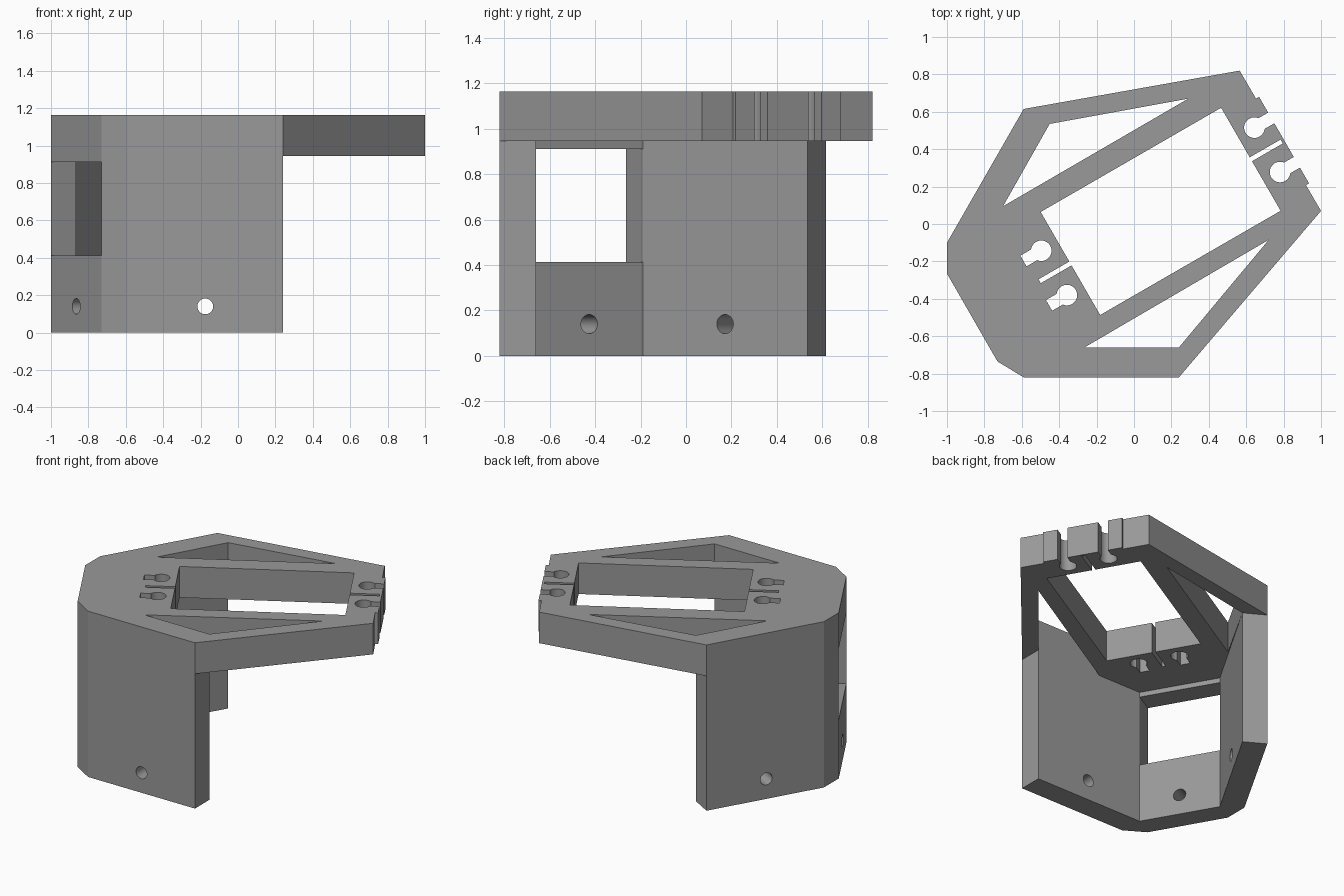
import bpy, bmesh, math
from mathutils import Matrix, Vector

if "Cube" in bpy.data.objects:
    bpy.data.objects.remove(bpy.data.objects["Cube"])

TOP, PLATE = 1.163, 0.945            # top of the plate, underside of the plate
CEN = Vector((0.1425, 0.0675))       # centre of the motor opening
U = Vector((math.cos(math.pi / 6), 0.5))   # mirror axis of the bracket
V = Vector((-U.y, U.x))


def loc(u, v):
    """Point in the rotated frame of the motor opening."""
    return tuple(CEN + U * u + V * v)


def prism(name, pts, z0, z1):
    bm = bmesh.new()
    face = bm.faces.new([bm.verts.new((x, y, z0)) for x, y in pts])
    ext = bmesh.ops.extrude_face_region(bm, geom=[face])["geom"]
    bmesh.ops.translate(bm, vec=(0, 0, z1 - z0),
                        verts=[g for g in ext if isinstance(g, bmesh.types.BMVert)])
    bmesh.ops.recalc_face_normals(bm, faces=bm.faces)
    me = bpy.data.meshes.new(name)
    bm.to_mesh(me)
    bm.free()
    ob = bpy.data.objects.new(name, me)
    bpy.context.collection.objects.link(ob)
    return ob


def rod(name, centre, axis, r, length):
    bm = bmesh.new()
    rot = Vector(axis).to_track_quat('Z', 'Y').to_matrix().to_4x4()
    bmesh.ops.create_cone(bm, cap_ends=True, segments=40, radius1=r, radius2=r,
                          depth=length, matrix=Matrix.Translation(centre) @ rot)
    me = bpy.data.meshes.new(name)
    bm.to_mesh(me)
    bm.free()
    ob = bpy.data.objects.new(name, me)
    bpy.context.collection.objects.link(ob)
    return ob


def cut(body, cutter):
    mod = body.modifiers.new("cut", 'BOOLEAN')
    mod.operation, mod.solver, mod.object = 'DIFFERENCE', 'EXACT', cutter
    bpy.context.view_layer.objects.active = body
    bpy.ops.object.modifier_apply(modifier=mod.name)
    bpy.data.objects.remove(cutter)


def block(u0, u1, v0, v1, z0=0.8, z1=1.3):
    return prism("cutter", [loc(u0, v0), loc(u1, v0), loc(u1, v1), loc(u0, v1)], z0, z1)


# Full-height outline with the raised pad on the open end
body = prism("bracket", [
    (-0.59, -0.82), (0.24, -0.82), (1.0, 0.07),
    loc(0.743, -0.267), loc(0.762, -0.267), loc(0.762, 0.267), loc(0.743, 0.267),
    (0.565, 0.82), (-0.59, 0.615), (-1.0, -0.10), (-1.0, -0.265), (-0.73, -0.735)], 0, TOP)

# Space under the plate, leaving three walls
cut(body, prism("cavity", [
    (0.24, -1.0), (0.24, -0.66), (-0.60, -0.66), (-0.872, -0.19), (-0.451, 0.535),
    (-0.763, 0.715), (0, 1.3), (1.5, 1.3), (1.5, -1.0)], -0.2, PLATE))

# Window in the back wall
cut(body, block(-1.4, -0.8, -0.258, 0.285, 0.413, 0.911))

# Motor opening and the two triangular openings
cut(body, block(-0.557, 0.557, -0.318, 0.318))
cut(body, prism("cutter", [(-0.451, 0.535), (0.29, 0.67), (-0.70, 0.095)], 0.8, 1.3))
cut(body, prism("cutter", [(0.24, -0.66), (0.72, -0.085), (-0.265, -0.66)], 0.8, 1.3))

# Keyhole mounts and thin centre slots at both ends
for s in (1, -1):
    for t in (1, -1):
        x, y = loc(s * 0.658, t * 0.137)
        cut(body, rod("cutter", (x, y, 1.05), (0, 0, 1), 0.055, 0.5))
        a, b = sorted((s * 0.658, s * 0.768))
        cut(body, block(a, b, t * 0.137 - 0.033, t * 0.137 + 0.033))
    a, b = sorted((s * 0.5, s * 0.747))
    cut(body, block(a, b, -0.012, 0.012))

# Screw holes near the foot of each wall
for c, axis in (((-0.175, -0.74), (0, 1, 0)),
                ((-0.728, 0.21), (0.866, -0.5, 0)),
                ((-0.80, -0.463), (0.866, 0.5, 0))):
    cut(body, rod("cutter", (c[0], c[1], 0.14), axis, 0.042, 0.4))

mat = bpy.data.materials.new("mid grey")
mat.diffuse_color = (0.32, 0.32, 0.32, 1)
mat.use_nodes = True
mat.node_tree.nodes["Principled BSDF"].inputs["Base Color"].default_value = mat.diffuse_color
body.data.materials.clear()
body.data.materials.append(mat)
for p in body.data.polygons:
    p.material_index = 0
bpy.ops.object.select_all(action='DESELECT')
body.select_set(True)
bpy.context.view_layer.objects.active = body
bpy.ops.object.shade_smooth_by_angle(angle=math.radians(25))
